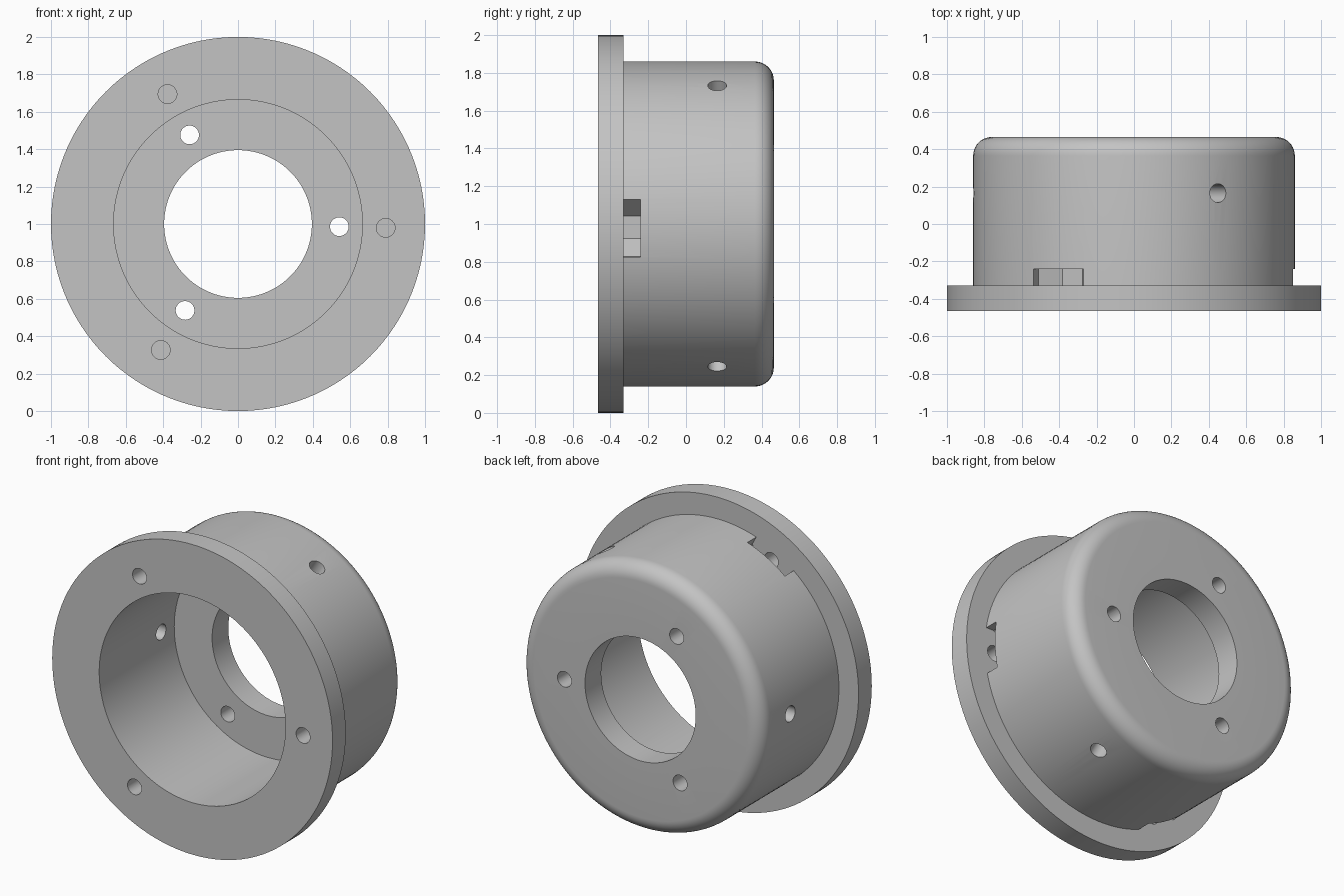
import bpy, bmesh
from math import sin, cos, pi, radians
from mathutils import Matrix, Vector

cube = bpy.data.objects.get("Cube")
if cube:
    bpy.data.objects.remove(cube, do_unlink=True)

CENTRE = Matrix.Translation((0, 0, 1))
FIRST_BOLT = radians(-1.5)
FRONT, FLANGE_BACK, BACK = -0.465, -0.33, 0.465

grey = bpy.data.materials.new("plain grey")
grey.use_nodes = True
grey.diffuse_color = (0.55, 0.55, 0.55, 1)
grey.node_tree.nodes["Principled BSDF"].inputs["Base Color"].default_value = grey.diffuse_color


def make_object(name, bm):
    """Turn a bmesh into a linked object with outward normals."""
    bmesh.ops.recalc_face_normals(bm, faces=bm.faces)
    mesh = bpy.data.meshes.new(name)
    bm.to_mesh(mesh)
    bm.free()
    obj = bpy.data.objects.new(name, mesh)
    bpy.context.collection.objects.link(obj)
    mesh.materials.append(grey)
    return obj


def lathe(name, profile, steps=120):
    """Revolve a closed (radius, y) profile around the y axis."""
    bm = bmesh.new()
    rings = []
    for i in range(steps):
        a = 2 * pi * i / steps
        rings.append([bm.verts.new(CENTRE @ Vector((r * cos(a), y, r * sin(a))))
                      for r, y in profile])
    n = len(profile)
    for i in range(steps):
        p, q = rings[i], rings[(i + 1) % steps]
        for j in range(n):
            k = (j + 1) % n
            bm.faces.new((p[j], p[k], q[k], q[j]))
    return make_object(name, bm)


def prism(bm, outline, direction):
    """Extrude a flat outline along a vector."""
    face = bm.faces.new([bm.verts.new(p) for p in outline])
    ext = bmesh.ops.extrude_face_region(bm, geom=[face])["geom"]
    verts = [g for g in ext if isinstance(g, bmesh.types.BMVert)]
    bmesh.ops.translate(bm, verts=verts, vec=direction)


def circle(radius, steps=32):
    return [(radius * cos(2 * pi * i / steps), radius * sin(2 * pi * i / steps))
            for i in range(steps)]


def cut_three(target, start_angle, outline, vec):
    """Cut three copies of a prism, spaced evenly around the y axis."""
    bm = bmesh.new()
    for i in range(3):
        turn = Matrix.Rotation(-start_angle - i * 2 * pi / 3, 4, "Y")
        place = CENTRE @ turn
        prism(bm, [place @ Vector(p) for p in outline], turn.to_3x3() @ Vector(vec))
    cutter = make_object("cutter", bm)
    cutter.hide_render = True
    mod = target.modifiers.new("cut", "BOOLEAN")
    mod.operation = "DIFFERENCE"
    mod.solver = "EXACT"
    mod.object = cutter
    bpy.context.view_layer.objects.active = target
    bpy.ops.object.modifier_apply(modifier=mod.name)
    bpy.data.objects.remove(cutter, do_unlink=True)


# Flanged cup with a rounded back rim, wide bore and smaller opening in the back wall
OUTER, BORE, OPENING, WALL, FILLET = 0.86, 0.665, 0.395, 0.3, 0.1
rim = [(OUTER - FILLET + FILLET * cos(a), BACK - FILLET + FILLET * sin(a))
       for a in (pi / 2 * i / 10 for i in range(11))]
profile = [(BORE, FRONT), (1, FRONT), (1, FLANGE_BACK), (OUTER, FLANGE_BACK), *rim,
           (OPENING, BACK), (OPENING, WALL), (BORE, WALL)]
housing = lathe("flanged_housing", profile)

# Nut pockets behind the flange, open to the outside of the cup
pocket = [(0.69, 0.06), (0.79, 0.152), (0.95, 0.152),
          (0.95, -0.152), (0.79, -0.152), (0.69, -0.06)]
cut_three(housing, FIRST_BOLT, [(u, FLANGE_BACK, v) for u, v in pocket], (0, 0.09, 0))

# Bolt holes through the flange
cut_three(housing, FIRST_BOLT, [(0.79 + u, -0.6, v) for u, v in circle(0.05)], (0, 0.32, 0))

# Screw holes through the back wall
cut_three(housing, FIRST_BOLT, [(0.542 + u, 0.1, v) for u, v in circle(0.05)], (0, 0.6, 0))

# Radial holes through the side wall
cut_three(housing, FIRST_BOLT + pi / 3, [(0.55, 0.165 + u, v) for u, v in circle(0.05)],
          (0.5, 0, 0))

# Smooth curved walls, sharp rims
bpy.ops.object.select_all(action="DESELECT")
housing.select_set(True)
bpy.context.view_layer.objects.active = housing
bpy.ops.object.shade_smooth_by_angle(angle=radians(30))
